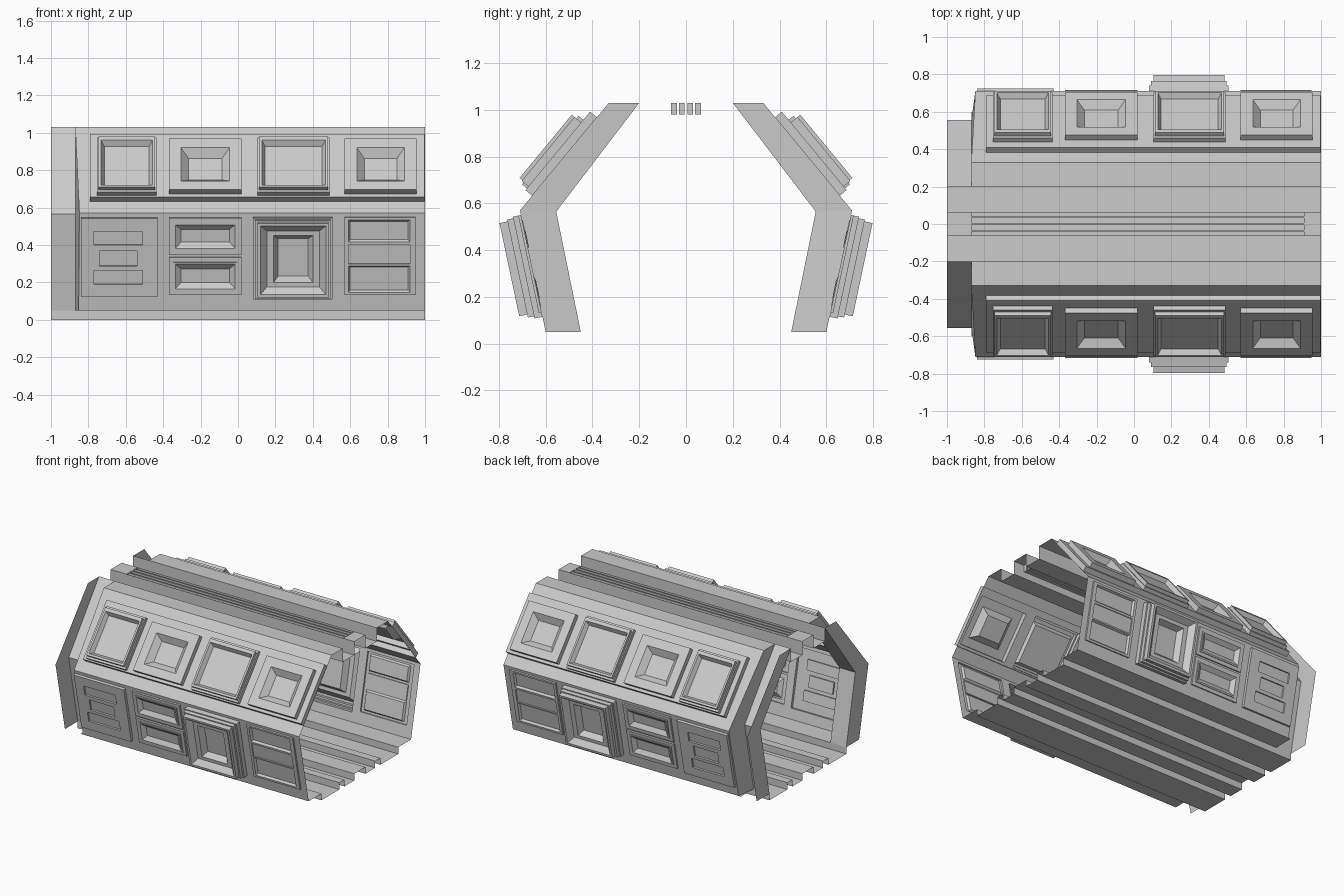
import bpy, bmesh
from mathutils import Vector

if "Cube" in bpy.data.objects:
    bpy.data.objects.remove(bpy.data.objects["Cube"])


def finish(name, quads, mirror=True):
    """Turn a list of quads into one open-shell object, mirrored across y."""
    bm = bmesh.new()
    for q in quads:
        bm.faces.new([bm.verts.new(p) for p in q])
    bmesh.ops.remove_doubles(bm, verts=bm.verts[:], dist=0.0005)
    me = bpy.data.meshes.new(name)
    bm.to_mesh(me)
    bm.free()
    ob = bpy.data.objects.new(name, me)
    bpy.context.collection.objects.link(ob)
    if mirror:
        m = ob.modifiers.new("mirror", 'MIRROR')
        m.use_axis = (False, True, False)
    return ob


def patch(quads, place, rect, d, kids):
    """Flat panel at depth d; each kid is a raised or sunken box in it:
    (x0, x1, s0, s1, slope inset, depth, kids)."""
    x0, x1, s0, s1 = rect
    xs = sorted({x0, x1, *(v for k in kids for v in k[0:2])})
    ss = sorted({s0, s1, *(v for k in kids for v in k[2:4])})
    for xa, xb in zip(xs, xs[1:]):
        for sa, sb in zip(ss, ss[1:]):
            cx, cs = (xa + xb) / 2, (sa + sb) / 2
            if any(k[0] < cx < k[1] and k[2] < cs < k[3] for k in kids):
                continue
            quads.append([place(x, s, d) for x, s in
                          ((xa, sa), (xb, sa), (xb, sb), (xa, sb))])
    for a, b, e, f, inset, depth, sub in kids:
        outer = [(a, e), (b, e), (b, f), (a, f)]
        ia, ib, ie, jf = a + inset, b - inset, e + inset, f - inset
        inner = [(ia, ie), (ib, ie), (ib, jf), (ia, jf)]
        for i in range(4):
            j = (i + 1) % 4
            quads.append([place(*outer[i], d), place(*outer[j], d),
                          place(*inner[j], depth), place(*inner[i], depth)])
        patch(quads, place, (ia, ib, ie, jf), depth, sub)


XS = -0.86  # nominal left end of the walls


def slope_plane(top, bottom, left_top, left_bottom):
    """Coordinates on a sloping wall: x along, s down the slope, d outward.
    The left end follows the slightly slanted frame edge."""
    a, b = Vector(top), Vector(bottom)
    length = (b - a).length
    t = (b - a) / length
    n = Vector((-t.y, t.x))

    def place(x, s, d):
        p = a + t * s + n * d
        if x == XS:
            x = left_top + (left_bottom - left_top) * s / length
        return (x, p.x, p.y)
    return place, length


def strip(profile, x0, x1):
    return [[(x0, *p), (x1, *p), (x1, *q), (x0, *q)]
            for p, q in zip(profile, profile[1:])]


# key points of the half section (y, z)
OUTER = [(0.33, 1.03), (0.71, 0.57), (0.60, 0.05)]
INNER = [(0.20, 1.03), (0.555, 0.565), (0.45, 0.05)]
TOP, MID, LOW = OUTER
STEP_X = [-0.87, -0.848, -0.852]


# upper wall: long raised plate carrying four window boxes
def wide_window(x0, x1):
    glass = (x0 + 0.022, x1 - 0.022, 0.165, 0.475, 0.018, 0.06, [])
    return (x0, x1, 0.125, 0.505, 0.0, 0.065,
            [(x0 + 0.008, x1 - 0.008, 0.14, 0.49, 0.0, 0.09, [glass])])


def deep_window(x0, x1):
    niche = (x0 + 0.065, x1 - 0.065, 0.205, 0.435, 0.04, 0.035, [])
    return (x0, x1, 0.14, 0.495, 0.0, 0.075, [niche])


place, length = slope_plane(TOP, MID, STEP_X[0], STEP_X[1])
up = lambda x, s, d: place(x, s, abs(d))
boxes = [wide_window(-0.755, -0.435), deep_window(-0.37, 0.02),
         wide_window(0.105, 0.49), deep_window(0.57, 0.955)]
if place(0, 0, 1)[1] < TOP[0]:
    up = lambda x, s, d: place(x, s, -d)
quads = []
patch(quads, up, (XS, 1, 0, length), 0,
      [(-0.79, 0.998, 0.08, 0.515, 0.0, 0.038, boxes)])
finish("upper_wall", quads)

# lower wall: four bays
place2, length2 = slope_plane(MID, LOW, STEP_X[1], STEP_X[2])
sign2 = 1 if place2(0, 0, 1)[1] > MID[0] else -1
low = lambda x, s, d: place2(x, s, d * sign2)

slots = [(-0.77, -0.51, 0.095, 0.17, 0.0, 0.008, []),
         (-0.74, -0.54, 0.20, 0.285, 0.0, 0.008, []),
         (-0.77, -0.51, 0.31, 0.385, 0.0, 0.008, [])]
slot_bay = (-0.84, -0.43, 0.025, 0.455, 0.0, 0.02, slots)


def vent(s0, s1):
    return (-0.37, 0.02, s0, s1, 0.0, 0.012,
            [(-0.345, -0.005, s0 + 0.025, s1 - 0.025, 0.0, 0.018,
              [(-0.335, -0.015, s0 + 0.035, s1 - 0.035, 0.03, -0.005, [])])])


core = (0.19, 0.40, 0.11, 0.365, 0.025, 0.02, [])
niche = (0.12, 0.47, 0.05, 0.425, 0.035, 0.06, [core])
deep_bay = (0.08, 0.505, 0.02, 0.465, 0.0, 0.035,
            [(0.09, 0.495, 0.027, 0.455, 0.0, 0.062,
              [(0.105, 0.485, 0.035, 0.442, 0.0, 0.097, [niche])])])

bars = [(0.59, 0.92, 0.035, 0.155, 0.01, -0.003, []),
        (0.59, 0.92, 0.17, 0.275, 0.0, 0.004, []),
        (0.59, 0.92, 0.285, 0.43, 0.01, -0.003, [])]
bar_bay = (0.57, 0.95, 0.02, 0.445, 0.0, 0.012, bars)

quads = []
patch(quads, low, (XS, 1, 0, length2), 0,
      [slot_bay, vent(0.025, 0.225), vent(0.24, 0.445), deep_bay, bar_bay])
finish("lower_wall", quads)

# end frame: narrower portal, the step out to the walls and the end flange
quads = strip(INNER, -1, -0.87)
for i in range(2):
    quads.append([(-0.87, *INNER[i]), (STEP_X[i], *OUTER[i]),
                  (STEP_X[i + 1], *OUTER[i + 1]), (-0.87, *INNER[i + 1])])
    quads.append([(-1, *INNER[i]), (-1, *OUTER[i]),
                  (-1, *OUTER[i + 1]), (-1, *INNER[i + 1])])
finish("end_frame", quads)

# ceiling: flat shoulder beside a sunken channel
finish("ceiling_shoulder", strip([TOP, (0.20, 1.03)], -0.87, 1))
finish("ceiling_channel",
       strip([(0.20, 1.03), (0.20, 0.93), (0.065, 0.93), (0.065, 1.03)], -1, 1))

# ceiling spine with four narrow grooves
quads = []
grooves = [(-0.87, 0.91, s - 0.0125, s + 0.0125, 0.0, -0.05, [])
           for s in (-0.052, -0.0185, 0.0185, 0.052)]
patch(quads, lambda x, s, d: (x, s, 1.03 + d), (-1, 1, -0.065, 0.065), 0, grooves)
finish("ceiling_spine", quads, mirror=False)

# floor: side shelf, then sunken channels between raised strips
finish("floor_shelf", strip([LOW, (0.45, 0.05)], -0.87, 1))
finish("floor", strip([(0.45, 0.05), (0.45, 0.0), (0.24, 0.0), (0.24, 0.05),
                       (0.18, 0.05), (0.18, 0.0), (0.065, 0.0),
                       (0.065, 0.05), (0.0, 0.05)], -1, 1))
